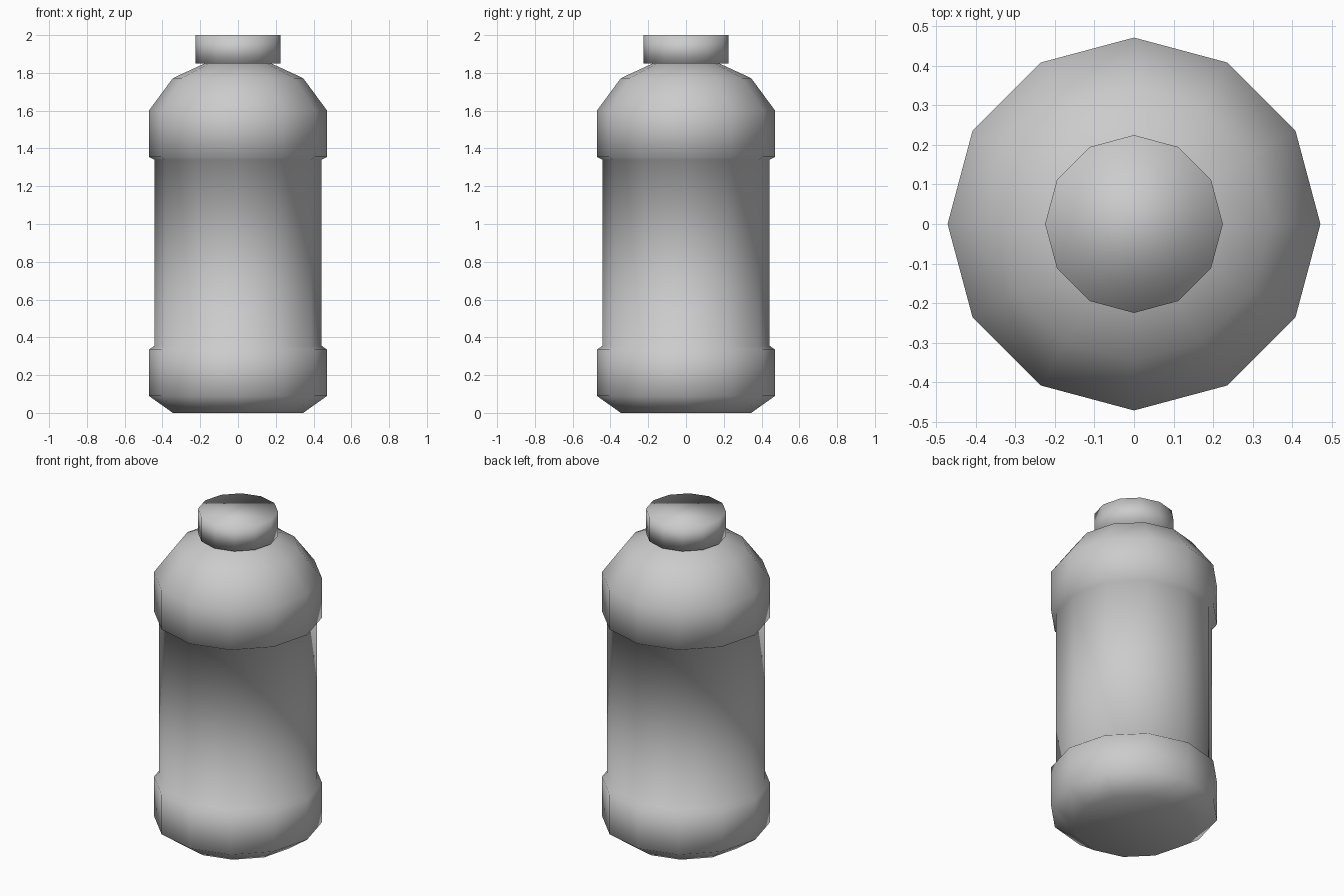
import bpy, bmesh
from math import cos, sin, pi

if "Cube" in bpy.data.objects:
    bpy.data.objects.remove(bpy.data.objects["Cube"])

SIDES = 12


def lathe(name, profile):
    """Closed, smooth-shaded solid of revolution from (radius, z) points."""
    bm = bmesh.new()
    rings = [[bm.verts.new((r * cos(2 * pi * i / SIDES), r * sin(2 * pi * i / SIDES), z))
              for i in range(SIDES)] for r, z in profile]
    for low, high in zip(rings, rings[1:]):
        for i in range(SIDES):
            j = (i + 1) % SIDES
            bm.faces.new((low[i], low[j], high[j], high[i]))
    bm.faces.new(rings[0][::-1])
    bm.faces.new(rings[-1])
    for f in bm.faces:
        f.smooth = True
    mesh = bpy.data.meshes.new(name)
    bm.to_mesh(mesh)
    bm.free()
    obj = bpy.data.objects.new(name, mesh)
    bpy.context.collection.objects.link(obj)
    return obj


# Bottle: chamfered base band, recessed label area, domed shoulder
lathe("bottle_body", [
    (0.345, 0.0), (0.472, 0.09), (0.472, 0.335), (0.443, 0.355),
    (0.443, 1.34), (0.472, 1.355), (0.472, 1.60), (0.345, 1.772), (0.172, 1.852)])

# Screw cap
lathe("cap", [(0.225, 1.85), (0.225, 2.0)])
